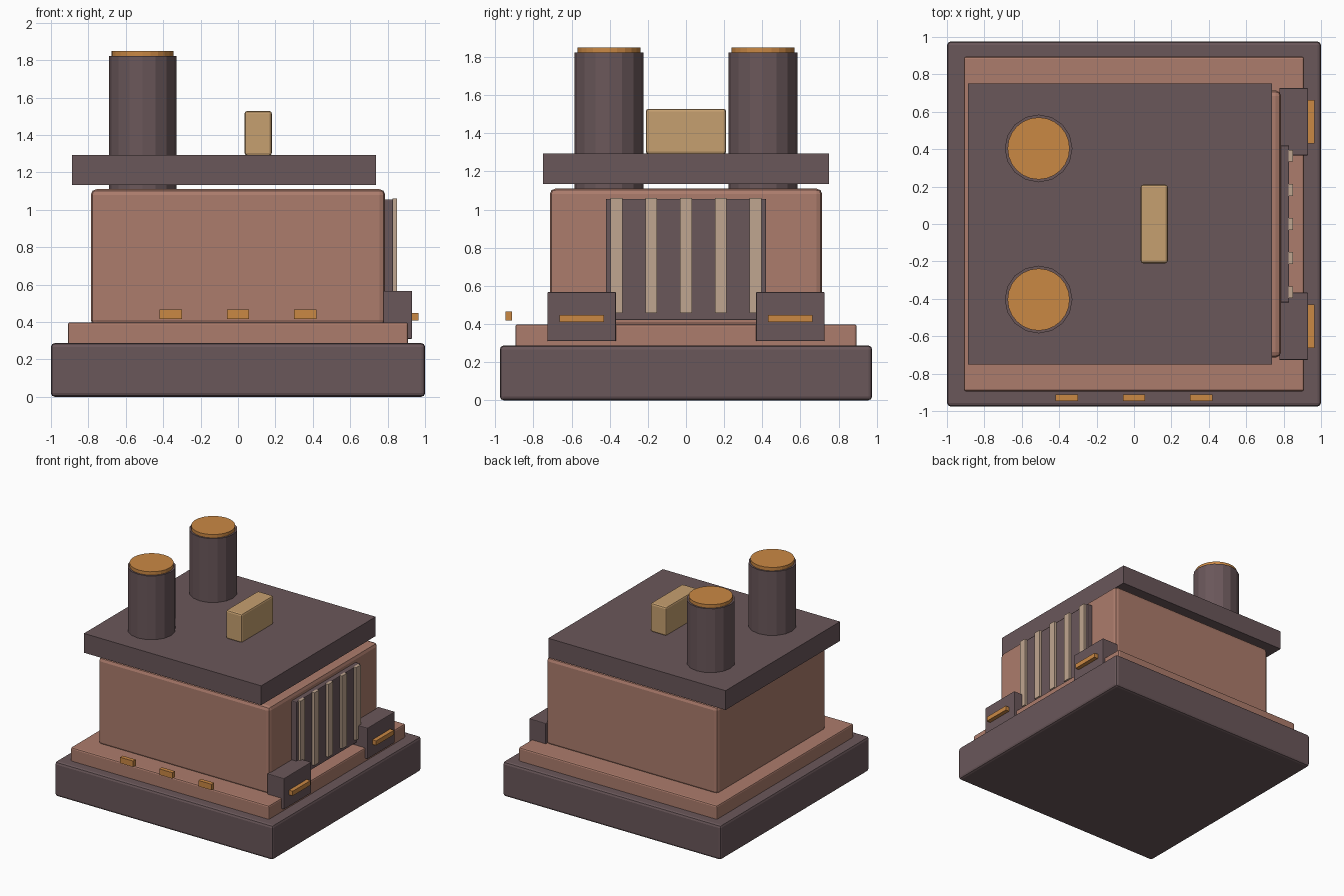
import bpy, bmesh, math

if "Cube" in bpy.data.objects:
    bpy.data.objects.remove(bpy.data.objects["Cube"])


def material(name, srgb):
    m = bpy.data.materials.new(name)
    lin = [((c / 255 + 0.055) / 1.055) ** 2.4 for c in srgb]
    m.diffuse_color = (*lin, 1)
    m.use_nodes = True
    m.node_tree.nodes["Principled BSDF"].inputs["Base Color"].default_value = m.diffuse_color
    return m


DARK = material("dark_plum", (106, 87, 90))
CLAY = material("terracotta", (172, 124, 108))
ORANGE = material("orange", (202, 136, 68))
TAN = material("tan", (198, 160, 112))
PALE = material("pale_beige", (192, 166, 144))


def finish(name, bm, mat, bevel=0, segments=2):
    mesh = bpy.data.meshes.new(name)
    bm.to_mesh(mesh)
    bm.free()
    mesh.materials.append(mat)
    ob = bpy.data.objects.new(name, mesh)
    bpy.context.collection.objects.link(ob)
    if bevel:
        mod = ob.modifiers.new("bevel", 'BEVEL')
        mod.width, mod.segments = bevel, segments
    return ob


def box(name, x, y, z, mat, bevel=0):
    """Box given by its (min, max) range on each axis."""
    bm = bmesh.new()
    bmesh.ops.create_cube(bm, size=1)
    for v in bm.verts:
        v.co = [(r[0] + r[1]) / 2 + c * (r[1] - r[0]) for r, c in zip((x, y, z), v.co)]
    return finish(name, bm, mat, bevel)


def cylinder(name, x, y, radius, z0, z1, mat, sides):
    bm = bmesh.new()
    bmesh.ops.create_cone(bm, cap_ends=True, segments=sides, radius1=radius,
                          radius2=radius, depth=z1 - z0)
    bmesh.ops.translate(bm, verts=bm.verts, vec=(x, y, (z0 + z1) / 2))
    return finish(name, bm, mat)


# Stepped base, body and overhanging roof slab
box("base", (-1, 1), (-0.976, 0.976), (0, 0.287), DARK, 0.02)
box("plinth", (-0.91, 0.91), (-0.895, 0.895), (0.27, 0.398), CLAY, 0.012)
box("body", (-0.787, 0.787), (-0.714, 0.714), (0.38, 1.11), CLAY, 0.03)
box("roof", (-0.888, 0.738), (-0.75, 0.75), (1.133, 1.293), DARK)
box("roof_block", (0.035, 0.181), (-0.21, 0.21), (1.29, 1.528), TAN, 0.014)

# Pair of chimneys with glowing caps
for side, y in (("front", -0.404), ("back", 0.404)):
    cylinder(side + "_chimney", -0.51, y, 0.181, 1.06, 1.822, DARK, 16)
    cylinder(side + "_chimney_cap", -0.51, y, 0.166, 1.80, 1.85, ORANGE, 24)

# Grille with vertical slats
box("grille_panel", (0.77, 0.83), (-0.42, 0.42), (0.42, 1.056), DARK, 0.006)
for i in range(5):
    y = (i - 2) * 0.182
    box(f"grille_slat_{i + 1}", (0.825, 0.85), (y - 0.031, y + 0.031),
        (0.457, 1.06), PALE)

# Lamp housings either side of the grille
for side, s in (("front", -1), ("back", 1)):
    box(side + "_lamp_housing", (0.777, 0.931), sorted((s * 0.367, s * 0.727)),
        (0.31, 0.567), DARK, 0.005)
    box(side + "_lamp", (0.92, 0.966), sorted((s * 0.43, s * 0.664)),
        (0.409, 0.447), ORANGE)

# Small marker lights along the front
for i in range(3):
    x = (i - 1) * 0.36
    box(f"marker_light_{i + 1}", (x - 0.06, x + 0.06), (-0.945, -0.911),
        (0.417, 0.466), ORANGE)
